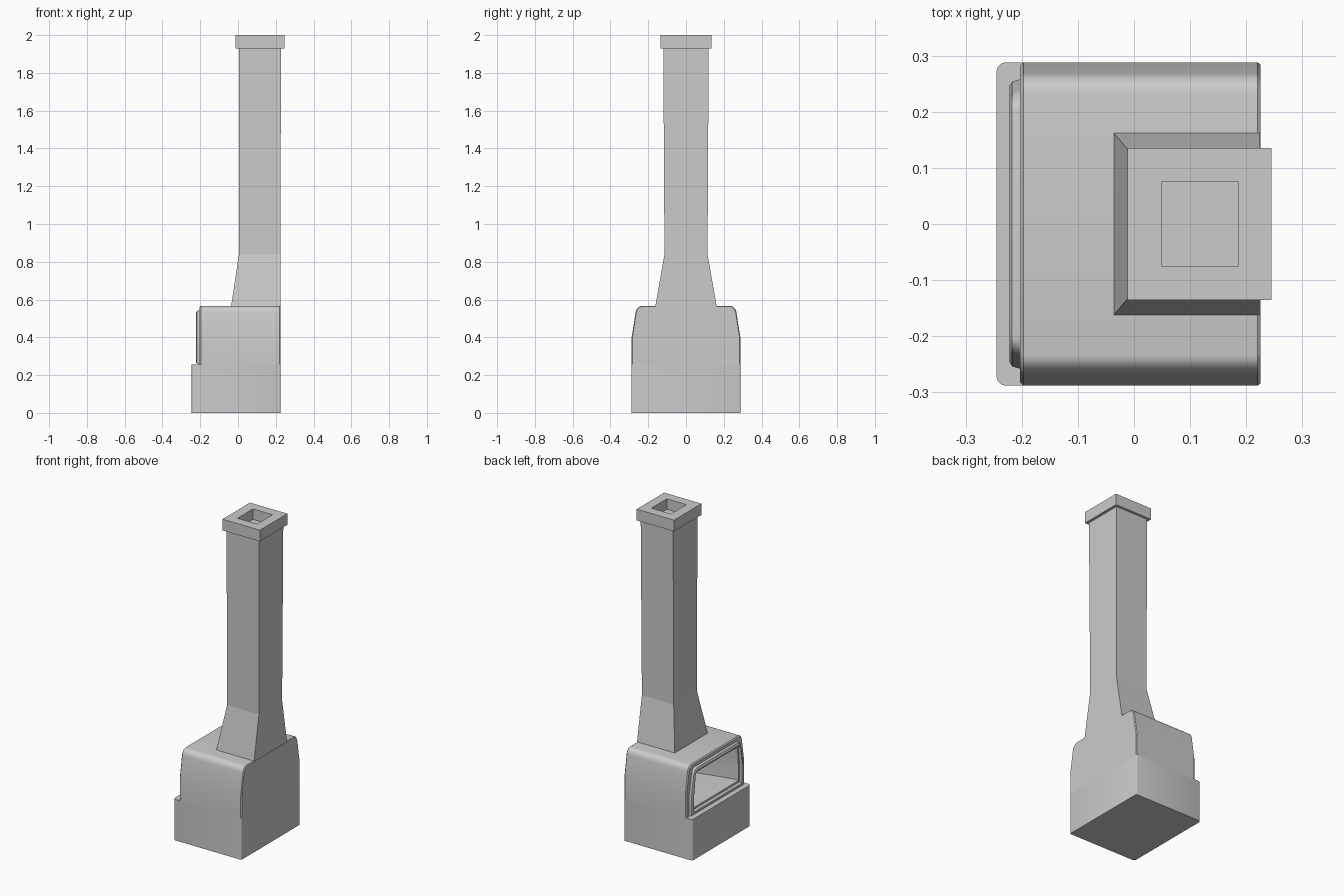
import bpy, bmesh, math

if "Cube" in bpy.data.objects:
    bpy.data.objects.remove(bpy.data.objects["Cube"])


def make_object(name, bm, smooth=None):
    bmesh.ops.recalc_face_normals(bm, faces=bm.faces)
    mesh = bpy.data.meshes.new(name)
    bm.to_mesh(mesh)
    bm.free()
    ob = bpy.data.objects.new(name, mesh)
    bpy.context.collection.objects.link(ob)
    if smooth:
        bpy.ops.object.select_all(action='DESELECT')
        bpy.context.view_layer.objects.active = ob
        ob.select_set(True)
        bpy.ops.object.shade_smooth_by_angle(angle=math.radians(smooth))
    return ob


def loft(name, rings, cap_start=True, cap_end=True, smooth=None, skip=None):
    bm = bmesh.new()
    loops = [[bm.verts.new(p) for p in r] for r in rings]
    n = len(rings[0])
    for a, b in zip(loops, loops[1:]):
        for i in range(n):
            bm.faces.new((a[i], a[(i + 1) % n], b[(i + 1) % n], b[i]))
    if cap_start:
        bm.faces.new(loops[0])
    if cap_end:
        bm.faces.new(loops[-1])
    return make_object(name, bm, smooth)


def arch(x, w, z0, z1, lean=0.02, r=0.035):
    """Cross-section with straight lower sides, leaning in to rounded top corners."""
    zs = z0 + (z1 - z0) * 0.46
    half = [(w, z0), (w, zs)]
    cy, cz = w - lean - r, z1 - r * 1.3
    for i in range(7):
        a = math.radians(8 + 82 * i / 6)
        half.append((cy + r * math.cos(a), cz + r * 1.3 * math.sin(a)))
    pts = half + [(-y, z) for y, z in reversed(half)]
    return [(x, y, z) for y, z in pts]


def rect(x0, x1, w, z):
    return [(x0, -w, z), (x1, -w, z), (x1, w, z), (x0, w, z)]


def rounded_rect(x0, x1, w, z, r_front, r_back):
    pts = []
    for x, y, sx, sy, r, start in ((x1, w, -1, -1, r_back, 0), (x0, w, 1, -1, r_front, 90),
                                   (x0, -w, 1, 1, r_front, 180), (x1, -w, -1, 1, r_back, 270)):
        for i in range(4):
            a = math.radians(start + 30 * i)
            pts.append((x + sx * r + r * math.cos(a), y + sy * r + r * math.sin(a), z))
    return pts


# Plinth with rounded upright corners
loft("base_plinth", [rounded_rect(-0.245, 0.225, 0.288, z, 0.016, 0.006) for z in (0, 0.255)],
     smooth=35)

# Firebox: outer shell, raised door surround, and hollow hearth in one loft
loft("firebox", [
    arch(0.225, 0.284, 0.255, 0.563),
    arch(0.220, 0.288, 0.255, 0.567),
    arch(-0.197, 0.288, 0.255, 0.567),
    arch(-0.203, 0.282, 0.255, 0.561),
    arch(-0.203, 0.258, 0.256, 0.543),
    arch(-0.217, 0.254, 0.260, 0.540),
    arch(-0.222, 0.246, 0.268, 0.532),
    arch(-0.222, 0.236, 0.278, 0.522, 0.014, 0.02),
    arch(-0.208, 0.230, 0.284, 0.516, 0.012, 0.012),
    arch(-0.208, 0.218, 0.296, 0.508, 0.010, 0.006),
    arch(-0.185, 0.212, 0.302, 0.502, 0.010, 0.006),
    arch(0.080, 0.150, 0.302, 0.490, 0.010, 0.006),
], smooth=35)

# Flared chimney stack, flush with the back of the firebox
loft("chimney_stack", [rect(-0.037, 0.224, 0.163, 0.56), rect(0.005, 0.224, 0.114, 0.84),
                       rect(0.005, 0.228, 0.120, 1.935)])

# Chimney cap with square flue opening
loft("chimney_cap", [rect(-0.012, 0.245, 0.135, 1.93), rect(-0.012, 0.245, 0.135, 2.0),
                     rect(0.05, 0.185, 0.076, 2.0), rect(0.05, 0.185, 0.076, 1.90)])
